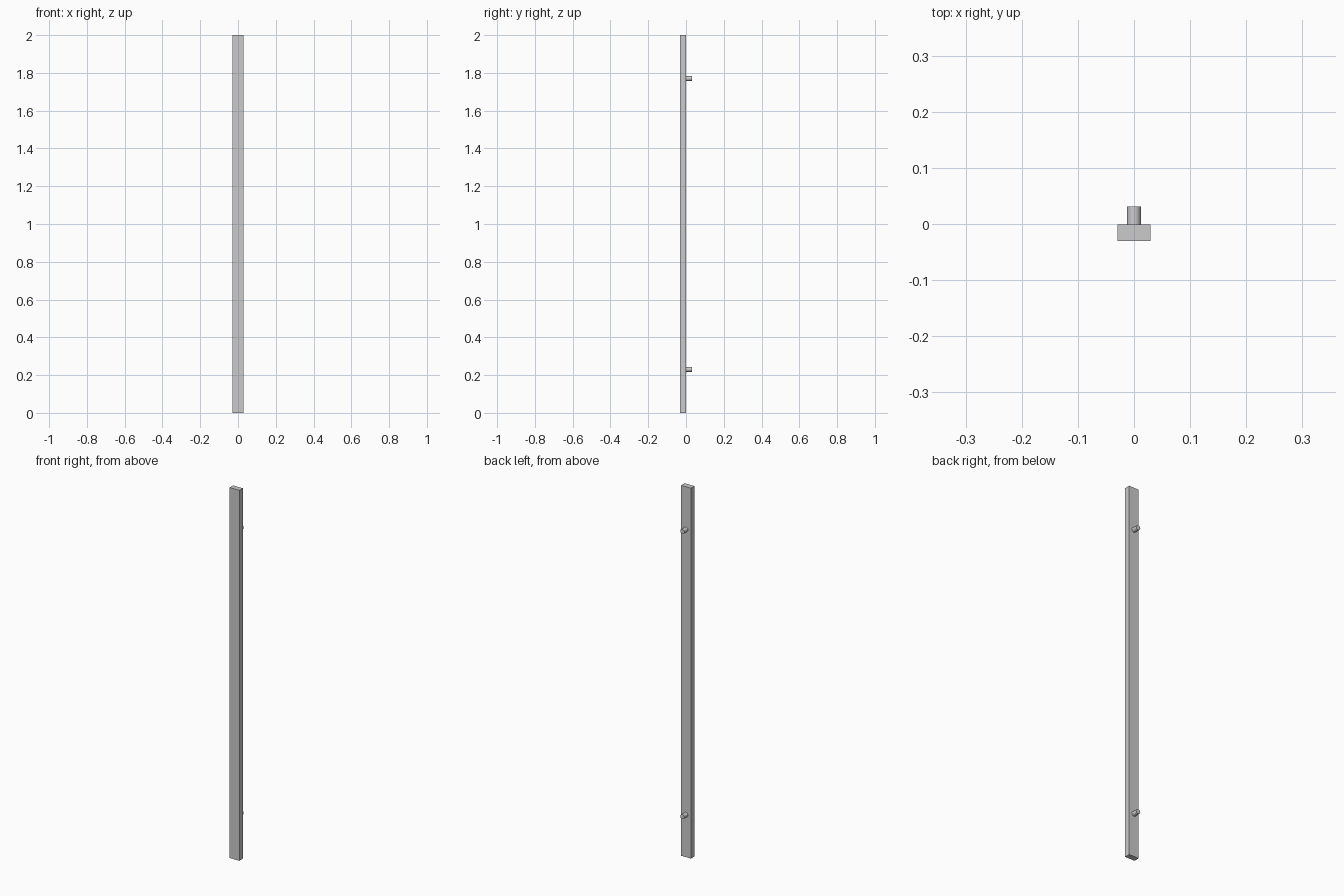
import bpy, math

if "Cube" in bpy.data.objects:
    bpy.data.objects.remove(bpy.data.objects["Cube"])

# long flat pull bar
bpy.ops.mesh.primitive_cube_add(size=1, location=(0, -0.0155, 1))
bar = bpy.context.object
bar.name = "handle_bar"
bar.scale = (0.058, 0.03, 2)
bpy.ops.object.transform_apply(location=False, rotation=False, scale=True)


# round mounting post sticking out of the back face
def post(name, z):
    bpy.ops.mesh.primitive_cylinder_add(
        vertices=24, radius=0.0125, depth=0.032,
        location=(0, 0.015, z), rotation=(math.pi / 2, 0, 0))
    bpy.context.object.name = name
    bpy.ops.object.shade_smooth_by_angle(angle=math.radians(30))


for name, z in (("lower_post", 0.23), ("upper_post", 1.77)):
    post(name, z)
